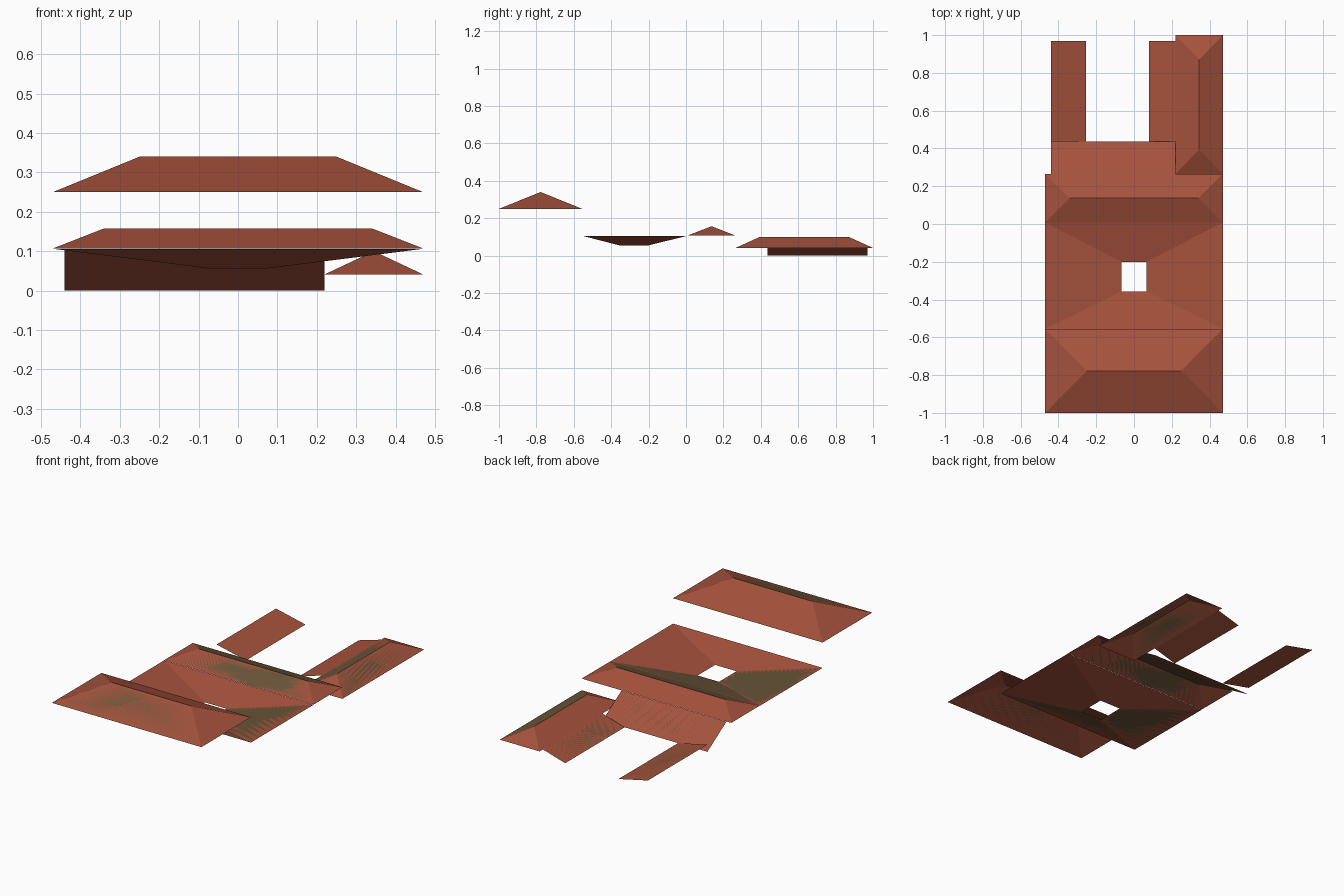
import bpy

if "Cube" in bpy.data.objects:
    bpy.data.objects.remove(bpy.data.objects["Cube"])


def material(name, color):
    m = bpy.data.materials.new(name)
    m.diffuse_color = (*color, 1)
    m.use_nodes = True
    m.node_tree.nodes["Principled BSDF"].inputs["Base Color"].default_value = m.diffuse_color
    return m


tile = material("terracotta tile", (0.376, 0.084, 0.045))
timber = material("brown underside", (0.14, 0.09, 0.04))


def sheet(name, verts, faces):
    # thin roof sheet: tiles facing up, timber lining facing down
    lining = [tuple(reversed(f)) for f in faces]
    mesh = bpy.data.meshes.new(name)
    mesh.from_pydata(verts + verts, [], faces + [tuple(i + len(verts) for i in f) for f in lining])
    mesh.materials.append(tile)
    mesh.materials.append(timber)
    for p in mesh.polygons:
        p.material_index = 0 if p.index < len(faces) else 1
    ob = bpy.data.objects.new(name, mesh)
    bpy.context.collection.objects.link(ob)


def rect(x0, x1, y0, y1, z):
    return [(x0, y0, z), (x1, y0, z), (x1, y1, z), (x0, y1, z)]


def hip_roof(name, x0, x1, y0, y1, z0, z1, inset):
    # ridge runs along the longer side
    cx, cy = (x0 + x1) / 2, (y0 + y1) / 2
    v = rect(x0, x1, y0, y1, z0)
    if x1 - x0 > y1 - y0:
        v += [(x0 + inset, cy, z1), (x1 - inset, cy, z1)]
        f = [(0, 1, 5, 4), (1, 2, 5), (2, 3, 4, 5), (3, 0, 4)]
    else:
        v += [(cx, y0 + inset, z1), (cx, y1 - inset, z1)]
        f = [(0, 1, 4), (1, 2, 5, 4), (2, 3, 5), (3, 0, 4, 5)]
    sheet(name, v, f)


# three ridged roofs
hip_roof("front_roof", -0.47, 0.47, -1.0, -0.555, 0.25, 0.34, 0.22)
hip_roof("middle_roof", -0.47, 0.47, 0.008, 0.265, 0.107, 0.157, 0.128)
hip_roof("side_wing_roof", 0.22, 0.47, 0.265, 1.0, 0.041, 0.1, 0.13)

# inward sloping courtyard roof with a central opening
sheet("courtyard_roof",
      rect(-0.47, 0.47, -0.555, 0.008, 0.106) + rect(-0.067, 0.067, -0.357, -0.2, 0.055),
      [(i, (i + 1) % 4, 4 + (i + 1) % 4, 4 + i) for i in range(4)])

# lean-to roofs around the garden
quad = [(0, 1, 2, 3)]
sheet("garden_front_lean_to",
      [(-0.44, 0.265, 0.106), (0.22, 0.265, 0.106), (0.22, 0.436, 0), (-0.44, 0.436, 0)], quad)
for name, xa, za, xb, zb in (("garden_left_lean_to", -0.44, 0.041, -0.255, 0),
                             ("garden_right_lean_to", 0.08, 0, 0.22, 0.041)):
    sheet(name, [(xa, 0.436, za), (xb, 0.436, zb), (xb, 0.97, zb), (xa, 0.97, za)], quad)
